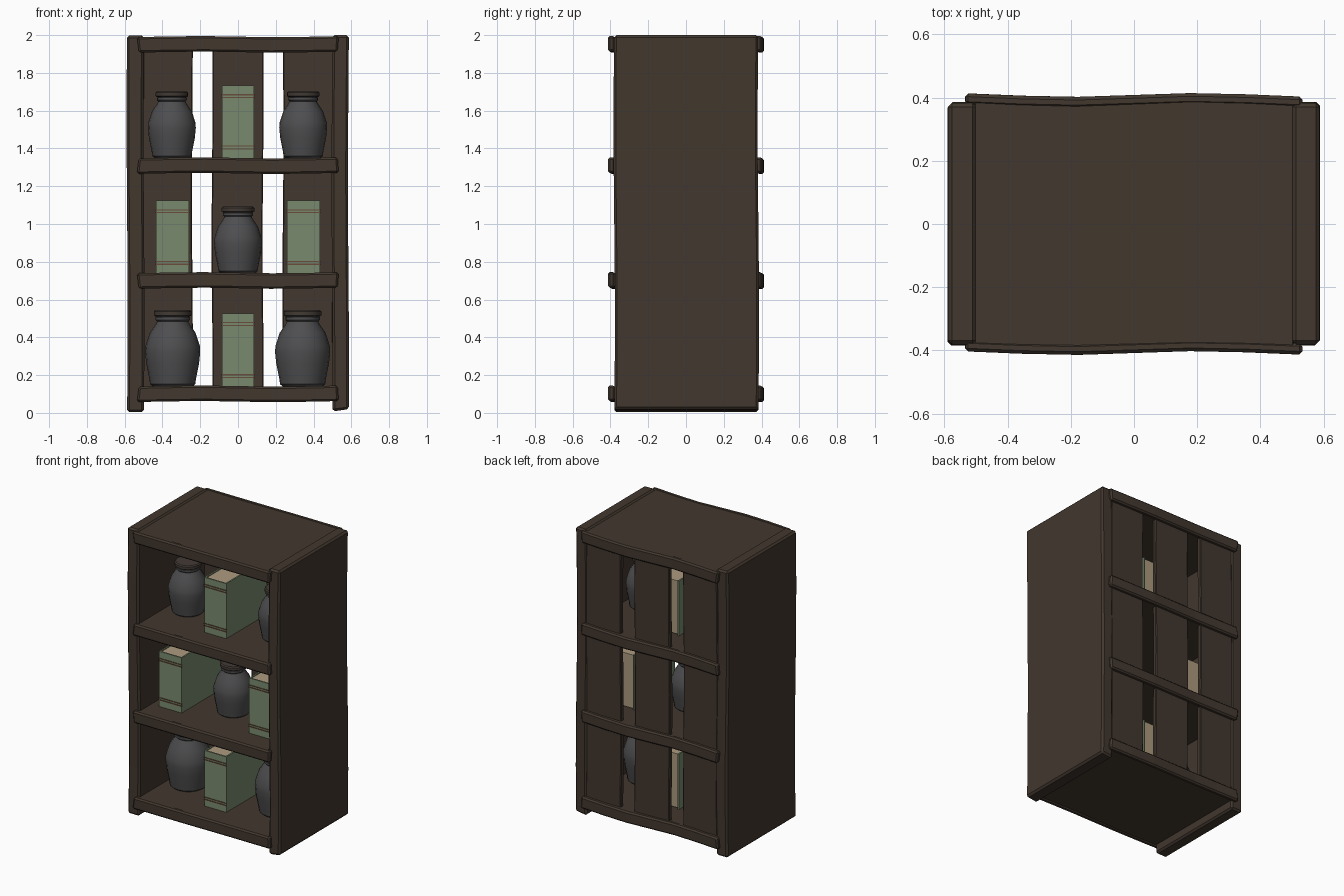
import bpy, bmesh, math
from mathutils import Vector

if "Cube" in bpy.data.objects:
    bpy.data.objects.remove(bpy.data.objects["Cube"])


def material(name, rgb):
    m = bpy.data.materials.new(name)
    lin = [((c / 255 + 0.055) / 1.055) ** 2.4 if c > 10 else c / 3294 for c in rgb]
    m.diffuse_color = (*lin, 1)
    m.use_nodes = True
    m.node_tree.nodes["Principled BSDF"].inputs["Base Color"].default_value = m.diffuse_color
    return m


WOOD = material("dark_wood", (66, 55, 46))
CLAY = material("grey_clay", (78, 78, 80))
LID = material("lid_brown", (66, 58, 52))
COVER = material("green_cover", (121, 138, 110))
PAGES = material("paper", (172, 155, 126))
BAND = material("band_brown", (104, 76, 58))


def finish(name, bm, mats, smooth=None):
    bmesh.ops.recalc_face_normals(bm, faces=bm.faces)
    me = bpy.data.meshes.new(name)
    bm.to_mesh(me)
    bm.free()
    ob = bpy.data.objects.new(name, me)
    bpy.context.collection.objects.link(ob)
    for m in mats:
        me.materials.append(m)
    if smooth:
        bpy.context.view_layer.objects.active = ob
        ob.select_set(True)
        bpy.ops.object.shade_smooth_by_angle(angle=math.radians(smooth))
        ob.select_set(False)
    return ob


def box(name, lo, hi, mat, bevel=0.0, cuts=None, warp=None):
    """Box between two corners; optionally sliced along one axis and warped."""
    bm = bmesh.new()
    bmesh.ops.create_cube(bm, size=1)
    lo, hi = Vector(lo), Vector(hi)
    for v in bm.verts:
        v.co = Vector([lo[i] + (v.co[i] + 0.5) * (hi[i] - lo[i]) for i in range(3)])
    if bevel:
        bmesh.ops.bevel(bm, geom=bm.edges[:], offset=bevel, segments=1, affect='EDGES')
    if cuts is not None:
        n = Vector([float(i == cuts) for i in range(3)])
        for k in range(1, 6):
            bmesh.ops.bisect_plane(bm, geom=bm.verts[:] + bm.edges[:] + bm.faces[:],
                                   plane_co=lo.lerp(hi, k / 6), plane_no=n)
    if warp:
        for v in bm.verts:
            v.co += Vector(warp(v.co))
    return finish(name, bm, [mat])


def wave(c):
    return -0.006 * math.sin(c.x * 7.8)


# side panels, gently bowed along their height
box("left_side", (-0.587, -0.38, 0.004), (-0.498, 0.383, 1.998), WOOD, 0.012, 2,
    lambda c: (0.003 * math.sin(c.z * 3), 0.004 * math.sin(c.z * 3.1), 0))
box("right_side", (0.498, -0.38, 0.008), (0.585, 0.383, 2.0), WOOD, 0.012, 2,
    lambda c: (0.003 * math.sin(c.z * 3 + 1), 0.004 * math.sin(c.z * 3.1),
               0.012 * (c.x - 0.5) / 0.085 if c.z < 0.1 else 0))

# shelves with front and back rails
for i, top in enumerate((0.142, 0.742, 1.350, 1.992)):
    box(f"shelf_{i}", (-0.505, -0.385, top - 0.075), (0.505, 0.385, top - 0.003),
        WOOD, 0.004, 0, lambda c: (0, -wave(c), 0.3 * wave(c)))
    for side, y in (("front", -0.39), ("back", 0.39)):
        s = -1 if i % 2 else 1
        box(f"{side}_rail_{i}", (-0.53, y - 0.018, top - 0.082), (0.53, y + 0.018, top),
            WOOD, 0.01, 0,
            lambda c: (0.12 * (c.z - top + 0.04) * s * (1 if c.x < 0 else -0.6),
                       -wave(c), 0.5 * wave(c)))

# back slats with open gaps between them
for i, (x0, x1) in enumerate(((-0.505, -0.242), (-0.137, 0.133), (0.238, 0.505))):
    box(f"back_slat_{i}", (x0, 0.345, 0.07), (x1, 0.378, 1.97), WOOD, 0.005, 2,
        lambda c: (0.003 * math.sin(c.z * 4 + i), 0, 0))


# jars: revolved profile, (radius, height) for a jar of unit height
BODY = ((0.0, 0.0), (0.26, 0.0), (0.295, 0.03), (0.305, 0.10), (0.345, 0.30),
        (0.36, 0.45), (0.355, 0.53), (0.30, 0.70), (0.225, 0.81), (0.205, 0.85),
        (0.225, 0.87), (0.225, 0.905), (0.19, 0.92), (0.0, 0.92))
CAP = ((0.0, 0.915), (0.225, 0.915), (0.245, 0.93), (0.245, 0.98), (0.225, 1.0), (0.0, 1.0))


def lathe(name, profile, pos, size, mat, sides=20):
    bm = bmesh.new()
    vs = [bm.verts.new((r * size, 0, z * size)) for r, z in profile]
    es = [bm.edges.new(p) for p in zip(vs, vs[1:])]
    bmesh.ops.spin(bm, geom=vs + es, cent=(0, 0, 0), axis=(0, 0, 1),
                   angle=math.tau, steps=sides, use_duplicate=False)
    bmesh.ops.remove_doubles(bm, verts=bm.verts, dist=1e-4)
    finish(name, bm, [mat], 35).location = pos


for i, (x, z, size) in enumerate(((-0.346, 0.14, 0.405), (0.342, 0.14, 0.405),
                                  (0.0, 0.74, 0.352),
                                  (-0.35, 1.35, 0.352), (0.345, 1.35, 0.352))):
    lathe(f"jar_{i}", BODY, (x, -0.05, z), size, CLAY)
    lathe(f"jar_lid_{i}", CAP, (x, -0.05, z), size, LID)

# books: cover boards and spine around a page block, with bands across the spine
Y0, Y1, T = -0.25, 0.2, 0.01
for i, (x, z0, z1, w) in enumerate(((0, 0.14, 0.527, 0.085), (-0.347, 0.74, 1.124, 0.088),
                                    (0.347, 0.74, 1.124, 0.088), (0, 1.35, 1.733, 0.085))):
    box(f"book_spine_{i}", (x - w, Y0, z0), (x + w, Y0 + T, z1), COVER)
    for s, side in ((-1, "left"), (1, "right")):
        xs = sorted((x + s * w, x + s * (w - T)))
        box(f"book_{side}_cover_{i}", (xs[0], Y0 + T, z0), (xs[1], Y1, z1), COVER)
    box(f"book_pages_{i}", (x - w + T, Y0 + T, z0 + 0.006), (x + w - T, Y1 - 0.008, z1 - 0.006), PAGES)
    for k, h in enumerate((z0 + 0.047, z0 + 0.062, z1 - 0.064, z1 - 0.049)):
        box(f"book_band_{i}_{k}", (x - w - 0.002, Y0 - 0.004, h - 0.003),
            (x + w + 0.002, Y0 + 0.004, h + 0.003), BAND)
